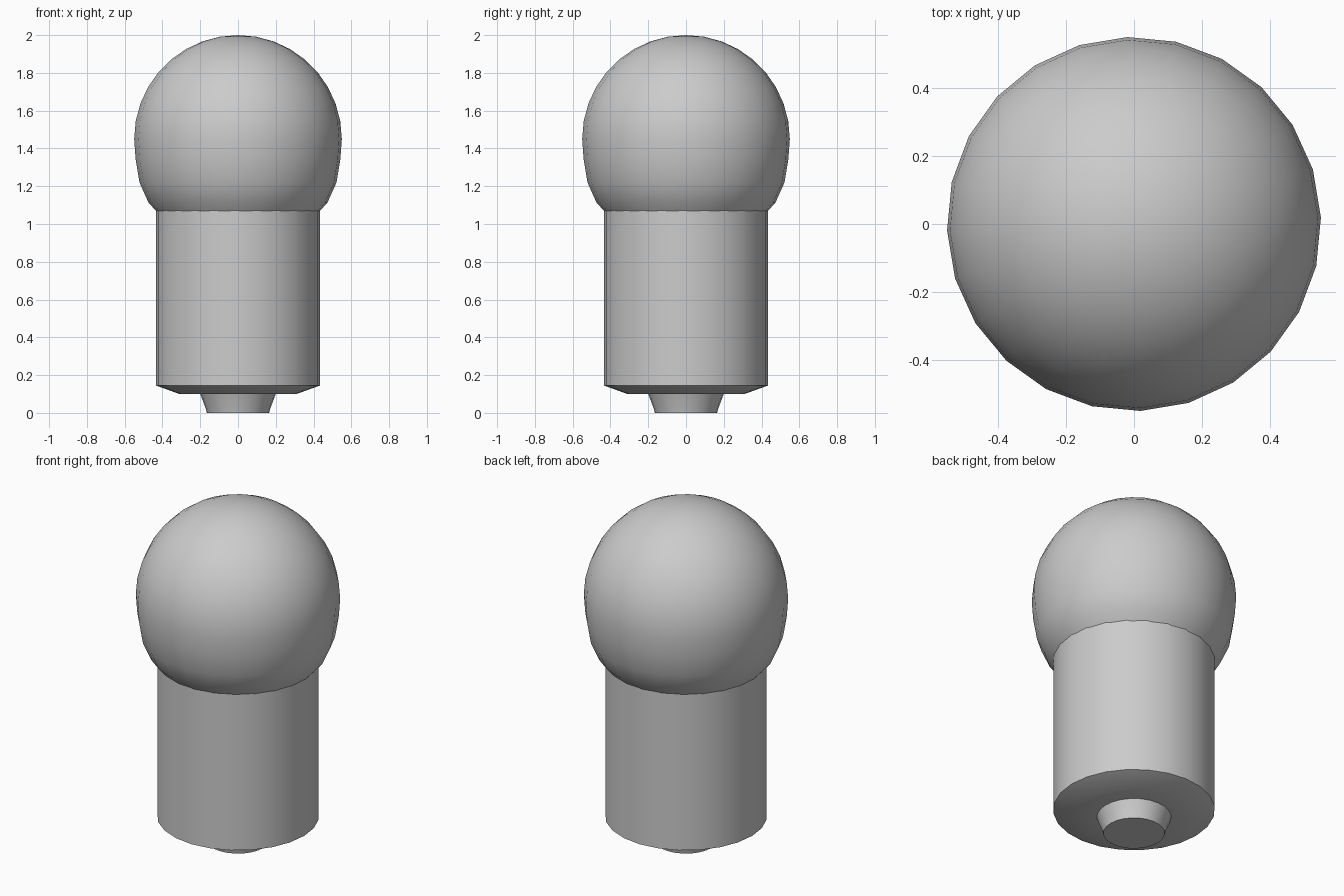
import bpy, bmesh, math

if "Cube" in bpy.data.objects:
    bpy.data.objects.remove(bpy.data.objects["Cube"])

def revolve(name, profile, sides, offset=0.0, angle=30):
    """Spin a (radius, z) profile about the z axis; radius 0 makes a pole."""
    bm = bmesh.new()
    rings = []
    for r, z in profile:
        if r == 0:
            rings.append([bm.verts.new((0, 0, z))] * sides)
        else:
            rings.append([bm.verts.new((r * math.cos(offset + math.tau * i / sides),
                                        r * math.sin(offset + math.tau * i / sides), z))
                          for i in range(sides)])
    for a, b in zip(rings, rings[1:]):
        for i in range(sides):
            j = (i + 1) % sides
            quad = list(dict.fromkeys((a[i], a[j], b[j], b[i])))
            bm.faces.new(quad)
    bmesh.ops.recalc_face_normals(bm, faces=bm.faces)
    me = bpy.data.meshes.new(name)
    bm.to_mesh(me)
    bm.free()
    ob = bpy.data.objects.new(name, me)
    bpy.context.collection.objects.link(ob)
    bpy.ops.object.select_all(action='DESELECT')
    ob.select_set(True)
    bpy.context.view_layer.objects.active = ob
    bpy.ops.object.shade_smooth_by_angle(angle=math.radians(angle))
    return ob

# Cylindrical cap with bevelled underside and contact tip
revolve("base", [(0, 0), (0.165, 0), (0.17, 0.02), (0.20, 0.10), (0.31, 0.10),
                 (0.435, 0.145), (0.435, 1.09)], 24)

# Round glass: neck, flared collar, then the dome
R, CZ = 0.55, 1.45
dome = [(R * math.cos(math.radians(a)), CZ + R * math.sin(math.radians(a)))
        for a in range(0, 90, 10)]
glass = [(0.40, 1.03), (0.475, 1.115), (0.522, 1.22), (0.542, 1.34)] + dome + [(0, 2.0)]
revolve("glass_bulb", glass, 24, math.radians(2), 25)
